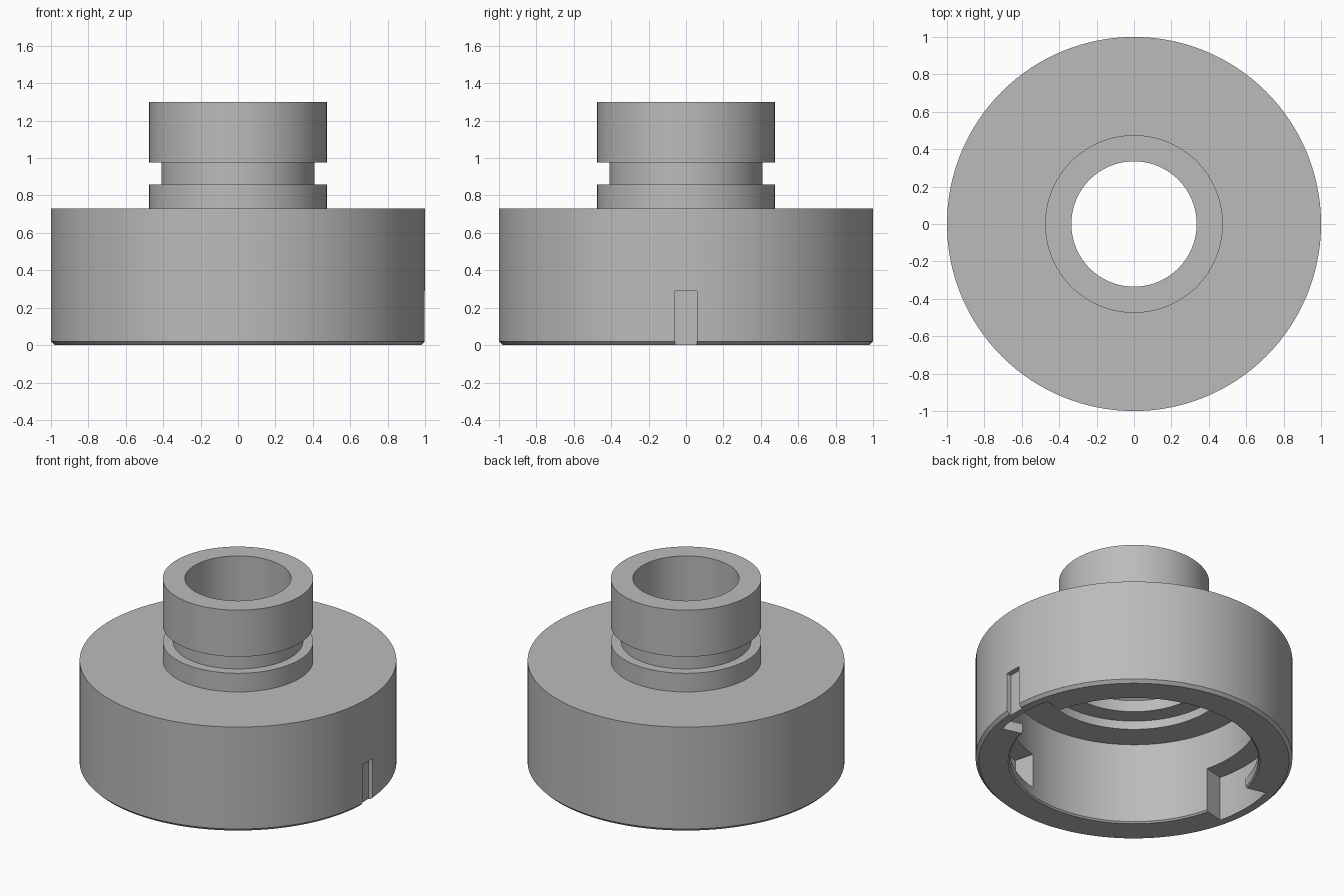
import bpy, bmesh, math

cube = bpy.data.objects.get("Cube")
if cube:
    bpy.data.objects.remove(cube, do_unlink=True)

SEGMENTS = 128

grey = bpy.data.materials.new("plain_grey")
grey.use_nodes = True
colour = (0.5, 0.5, 0.5, 1)
grey.diffuse_color = colour
grey.node_tree.nodes["Principled BSDF"].inputs["Base Color"].default_value = colour


def make_object(name, bm):
    bmesh.ops.recalc_face_normals(bm, faces=bm.faces)
    mesh = bpy.data.meshes.new(name)
    bm.to_mesh(mesh)
    bm.free()
    obj = bpy.data.objects.new(name, mesh)
    bpy.context.collection.objects.link(obj)
    mesh.materials.append(grey)
    return obj


def lathe(name, profile):
    """Spin a closed (radius, height) outline around z."""
    bm = bmesh.new()
    rings = []
    for i in range(SEGMENTS):
        a = math.tau * i / SEGMENTS
        rings.append([bm.verts.new((r * math.cos(a), r * math.sin(a), z)) for r, z in profile])
    n = len(profile)
    for i in range(SEGMENTS):
        p, q = rings[i], rings[(i + 1) % SEGMENTS]
        for j in range(n):
            k = (j + 1) % n
            bm.faces.new((p[j], q[j], q[k], p[k]))
    return make_object(name, bm)


def sector(name, start, end, r_in, r_out, low, high):
    """Curved block between two angles in degrees."""
    bm = bmesh.new()
    steps = max(4, round((end - start) / 3))
    angles = [math.radians(start + (end - start) * i / steps) for i in range(steps + 1)]
    outline = [(r_out, a) for a in angles] + [(r_in, a) for a in reversed(angles)]
    base = bm.faces.new([bm.verts.new((r * math.cos(a), r * math.sin(a), low)) for r, a in outline])
    top = bmesh.ops.extrude_face_region(bm, geom=[base])["geom"]
    bmesh.ops.translate(bm, vec=(0, 0, high - low),
                        verts=[v for v in top if isinstance(v, bmesh.types.BMVert)])
    return make_object(name, bm)


def cut(obj, cutter):
    cutter.hide_render = True
    mod = obj.modifiers.new("cut", 'BOOLEAN')
    mod.operation = 'DIFFERENCE'
    mod.solver = 'EXACT'
    mod.object = cutter
    bpy.context.view_layer.objects.active = obj
    bpy.ops.object.modifier_apply(modifier=mod.name)
    bpy.data.objects.remove(cutter, do_unlink=True)


# Hollow cap with grooved neck and stepped cavity
outside = [(0.98, 0), (1, 0.02), (1, 0.73), (0.475, 0.73), (0.475, 0.86),
           (0.41, 0.86), (0.41, 0.975), (0.475, 0.975), (0.475, 1.3)]
inside = [(0.335, 1.3), (0.335, 0.80), (0.47, 0.71), (0.47, 0.63),
          (0.59, 0.63), (0.59, 0.57), (0.785, 0.57), (0.785, 0.01), (0.795, 0)]
cap = lathe("bayonet_cap", outside + inside)

# Two bayonet entries, each leading into a closed locking track
for turn in (0, 180):
    cut(cap, sector("entry_cutter", turn - 14, turn + 14, 0.7, 0.925, -0.1, 0.31))
    cut(cap, sector("track_cutter", turn - 75.5, turn - 10, 0.7, 0.92, 0.07, 0.31))

# Shallow index slot on the outside wall
bm = bmesh.new()
bmesh.ops.create_cube(bm, size=1)
bmesh.ops.scale(bm, vec=(0.2, 0.115, 0.39), verts=bm.verts)
bmesh.ops.translate(bm, vec=(1.065, 0, 0.095), verts=bm.verts)
cut(cap, make_object("slot_cutter", bm))

# Smooth round walls, crisp edges
bpy.ops.object.select_all(action='DESELECT')
cap.select_set(True)
bpy.context.view_layer.objects.active = cap
bpy.ops.object.shade_smooth_by_angle(angle=math.radians(25))
